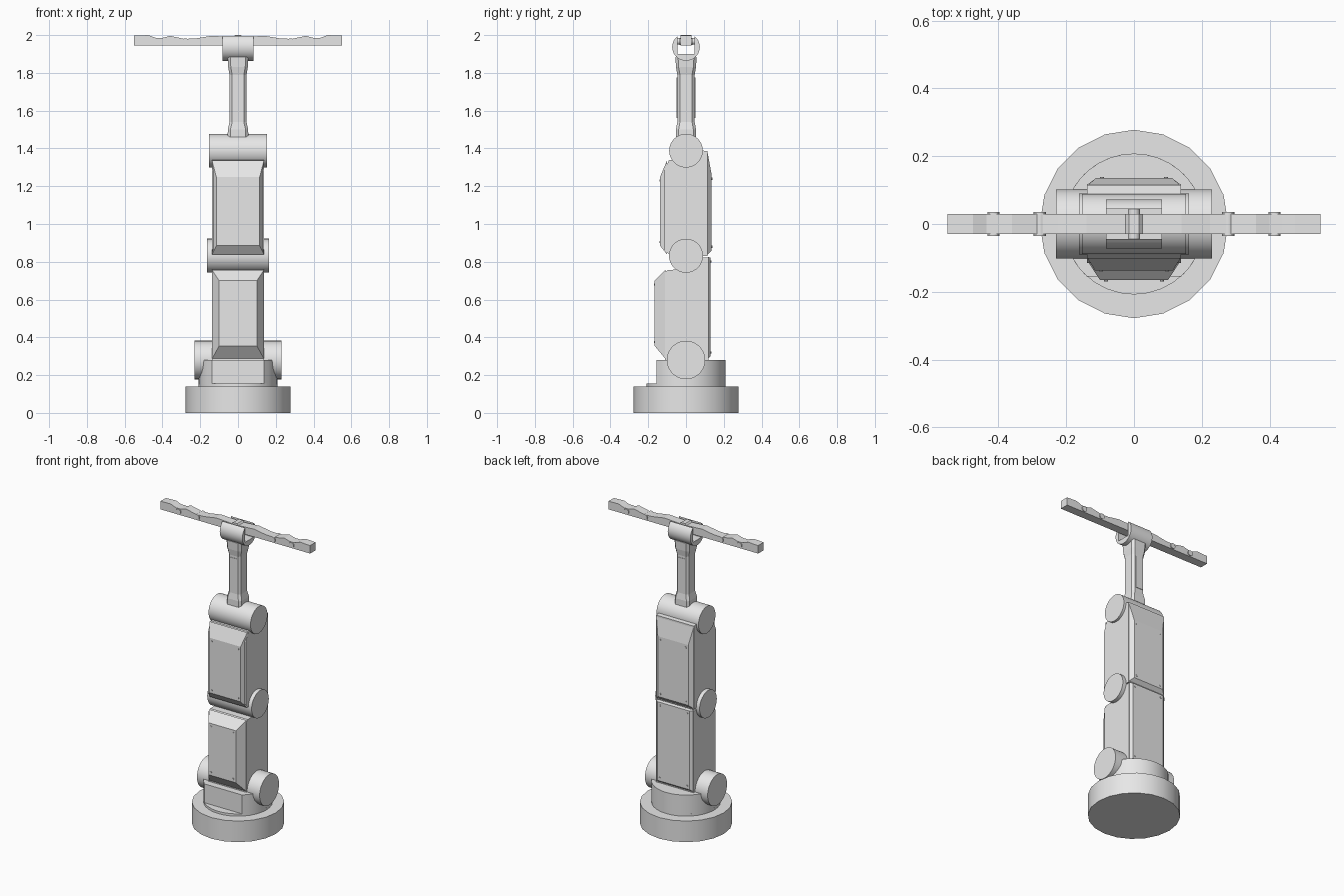
import bpy, bmesh, math
from mathutils import Vector

if "Cube" in bpy.data.objects:
    bpy.data.objects.remove(bpy.data.objects["Cube"])

grey = bpy.data.materials.new("light grey")
grey.diffuse_color = (0.8, 0.8, 0.8, 1)
grey.use_nodes = True
grey.node_tree.nodes["Principled BSDF"].inputs["Base Color"].default_value = grey.diffuse_color


def finish(bm, name, smooth=False):
    bmesh.ops.recalc_face_normals(bm, faces=bm.faces)
    me = bpy.data.meshes.new(name)
    bm.to_mesh(me)
    bm.free()
    me.materials.append(grey)
    ob = bpy.data.objects.new(name, me)
    bpy.context.collection.objects.link(ob)
    if smooth:
        bpy.ops.object.select_all(action='DESELECT')
        ob.select_set(True)
        bpy.context.view_layer.objects.active = ob
        bpy.ops.object.shade_smooth_by_angle(angle=math.radians(35))
    return ob


def prism(name, pts, axis, a, b, smooth=False):
    """Extrude a 2D outline along an axis: X uses (y,z), Y uses (x,z), Z uses (x,y)."""
    i = "XYZ".index(axis)
    bm = bmesh.new()
    vs = []
    for p in pts:
        c = list(p)
        c.insert(i, a)
        vs.append(bm.verts.new(c))
    face = bm.faces.new(vs)
    res = bmesh.ops.extrude_face_region(bm, geom=[face])
    shift = Vector((0, 0, 0))
    shift[i] = b - a
    bmesh.ops.translate(bm, vec=shift, verts=[v for v in res["geom"] if isinstance(v, bmesh.types.BMVert)])
    return finish(bm, name, smooth)


def circle(c, r, n):
    return [(c[0] + r * math.cos(2 * math.pi * k / n), c[1] + r * math.sin(2 * math.pi * k / n)) for k in range(n)]


def loft(name, rings):
    """Join equal-length rings of 3D points and cap the ends."""
    bm = bmesh.new()
    rows = [[bm.verts.new(p) for p in r] for r in rings]
    n = len(rows[0])
    for r, s in zip(rows, rows[1:]):
        for k in range(n):
            bm.faces.new((r[k], r[(k + 1) % n], s[(k + 1) % n], s[k]))
    bm.faces.new(rows[0])
    bm.faces.new(rows[-1])
    return finish(bm, name)


def cover(name, y0, hx0, z0, y1, hx1, z1):
    """Bevelled cover plate with a bolt in each corner."""
    def ring(y, h, z):
        return [(-h, y, z[0]), (h, y, z[0]), (h, y, z[1]), (-h, y, z[1])]
    loft(name, [ring(y0, hx0, z0), ring(y1, hx1, z1)])
    out = math.copysign(0.003, y1)
    for sx in (-1, 1):
        for z in (z1[0] + 0.02, z1[1] - 0.02):
            prism(name + "_bolt", circle((sx * (hx1 - 0.018), z), 0.006, 8), 'Y', y1 - out, y1 + out)


# Base disc and turret with a flat front
prism("base", circle((0, 0), 0.278, 20), 'Z', 0, 0.14, True)
prism("turret_foot", circle((0, 0), 0.208, 32), 'Z', 0.13, 0.155, True)
R, flat = 0.208, -0.155
a0 = math.asin(flat / R)
prism("turret", [(R * math.cos(a0 + (math.pi - 2 * a0) * k / 28), R * math.sin(a0 + (math.pi - 2 * a0) * k / 28))
                 for k in range(29)], 'Z', 0.15, 0.28, True)

# Joint drums
for name, z, r, h in (("shoulder_drum", 0.28, 0.102, 0.23), ("elbow_drum", 0.832, 0.09, 0.163),
                      ("wrist_drum", 1.388, 0.089, 0.154)):
    prism(name, circle((0, z), r, 40), 'X', -h, h, True)

# Lower arm
prism("lower_arm", [(-0.11, 0.28), (-0.11, 0.745), (-0.095, 0.757), (0.0, 0.76), (0.04, 0.822),
                    (0.118, 0.822), (0.118, 0.28)], 'X', -0.138, 0.138)
cover("lower_front_cover", -0.108, 0.138, (0.285, 0.757), -0.166, 0.1, (0.355, 0.70))
cover("lower_back_cover", 0.116, 0.138, (0.285, 0.825), 0.131, 0.118, (0.30, 0.822))

# Upper arm
prism("upper_arm", [(-0.09, 0.84), (-0.115, 0.865), (-0.115, 1.28), (-0.09, 1.338), (0.0, 1.338),
                    (0.08, 1.39), (0.115, 1.385), (0.115, 0.83), (0.0, 0.83)], 'X', -0.138, 0.138)
cover("upper_front_cover", -0.1, 0.138, (0.838, 1.337), -0.137, 0.115, (0.885, 1.25))
cover("upper_back_cover", 0.113, 0.138, (0.835, 1.385), 0.136, 0.112, (0.86, 1.26))

# Forearm neck: chamfered column flaring at both ends
rings = []
for z, hx, hy in ((1.44, 0.055, 0.053), (1.5, 0.054, 0.053), (1.54, 0.045, 0.046), (1.79, 0.045, 0.046),
                  (1.83, 0.052, 0.053), (1.885, 0.055, 0.056)):
    c = 0.014
    rings.append([(hx, -hy + c, z), (hx, hy - c, z), (hx - c, hy, z), (-hx + c, hy, z),
                  (-hx, hy - c, z), (-hx, -hy + c, z), (-hx + c, -hy, z), (hx - c, -hy, z)])
loft("neck", rings)
for s in (-1, 1):
    prism("neck_plate", [(-0.026, 1.56), (0.026, 1.56), (0.026, 1.775), (-0.026, 1.775)], 'Y', s * 0.04, s * 0.049)

# Open yoke holding the bar
r, zc, slot = 0.073, 1.937, 0.044
a = math.acos(slot / r)
yoke = [(r * math.cos(a - (math.pi + 2 * a) * k / 32), zc + r * math.sin(a - (math.pi + 2 * a) * k / 32))
        for k in range(33)]
yoke += [(-slot, 1.9), (slot, 1.9)]
prism("yoke", yoke, 'X', -0.083, 0.083, True)
prism("yoke_pin", circle((0, 1.967), 0.018, 16), 'Y', -0.05, 0.05, True)

# Gripper bar: two mirrored fingers, each with two hinge discs per side
half = [(0.03, 1.99), (0.14, 1.996), (0.225, 1.982), (0.285, 1.98), (0.36, 1.996), (0.4, 1.985),
        (0.435, 1.985), (0.475, 2.0), (0.55, 1.997)]
outline = [(-x, z) for x, z in reversed(half)] + half + [(0.55, 1.944), (-0.55, 1.944)]
prism("gripper_bar", outline, 'Y', -0.029, 0.029)
for x in (-0.415, -0.278, 0.278, 0.415):
    prism("finger_hinge", circle((x, 1.965), 0.018, 16), 'Y', -0.035, 0.035, True)
prism("gripper_hub", [(-0.03, 1.985), (0.03, 1.985), (0.015, 2.0), (-0.015, 2.0)], 'Y', -0.03, 0.03)
